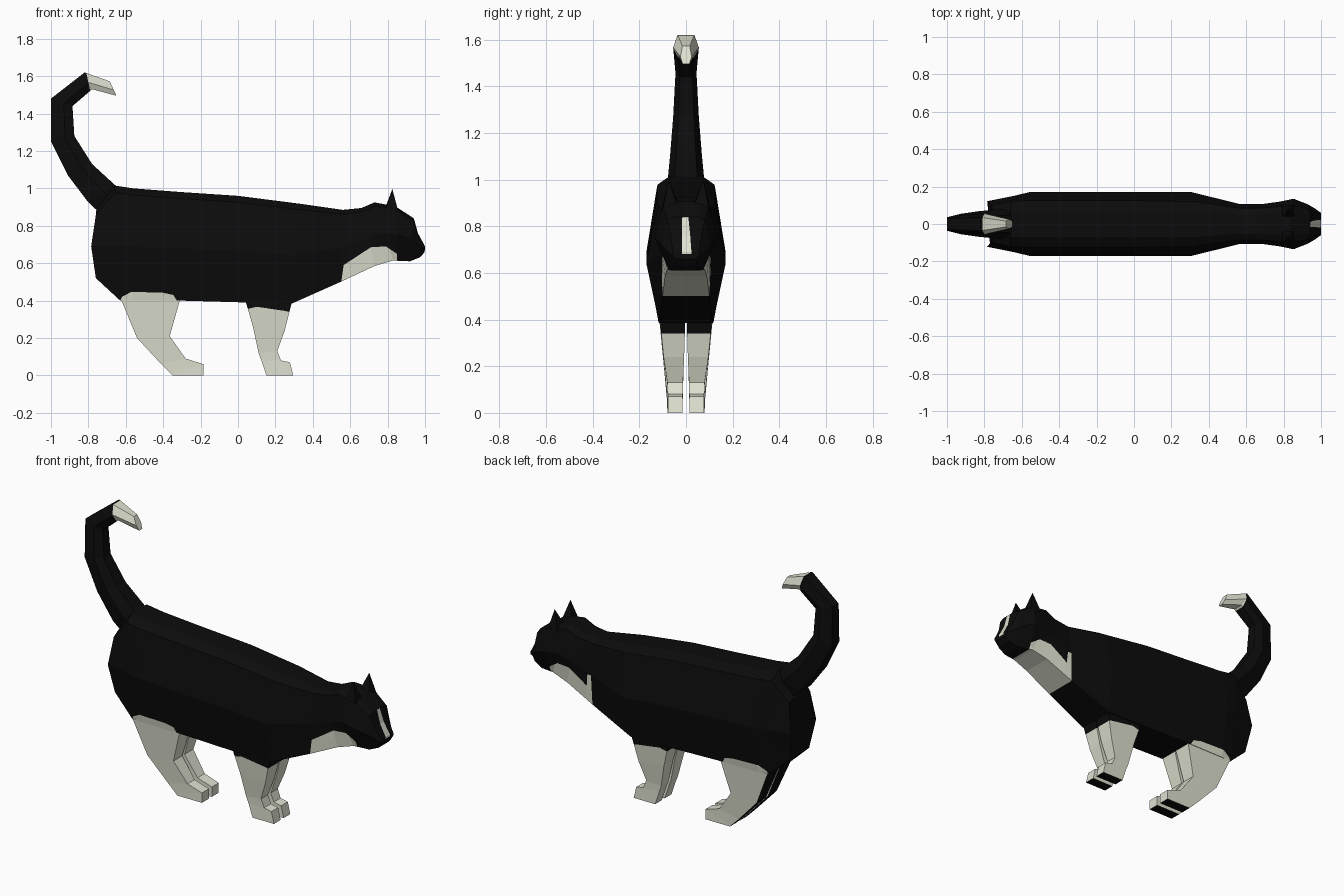
import bpy, bmesh
from mathutils import Vector

if "Cube" in bpy.data.objects:
    bpy.data.objects.remove(bpy.data.objects["Cube"])


def material(name, rgb):
    m = bpy.data.materials.new(name)
    m.diffuse_color = (*rgb, 1)
    m.use_nodes = True
    m.node_tree.nodes["Principled BSDF"].inputs["Base Color"].default_value = m.diffuse_color
    return m


BLACK, CREAM = 0, 1
MATS = [material("black fur", (0.0035, 0.0035, 0.0035)),
        material("cream fur", (0.73, 0.75, 0.63))]


def loft(rings):
    """Skin a list of equal-length closed rings and cap both ends."""
    bm = bmesh.new()
    rows = [[bm.verts.new(p) for p in r] for r in rings]
    n = len(rows[0])
    for a, b in zip(rows, rows[1:]):
        for i in range(n):
            j = (i + 1) % n
            bm.faces.new((a[i], a[j], b[j], b[i]))
    bm.faces.new(rows[0])
    bm.faces.new(rows[-1])
    bmesh.ops.recalc_face_normals(bm, faces=bm.faces)
    return bm


def paint(bm, poly, mat, axes=(0, 2), keep=lambda c, n: True):
    """Cut a convex counter-clockwise outline into the mesh and colour its inside."""
    bm.normal_update()
    inside = [f for f in bm.faces if keep(f.calc_center_median(), f.normal)]
    for p, q in zip(poly, poly[1:] + poly[:1]):
        co, no = Vector(), Vector()
        co[axes[0]], co[axes[1]] = p
        no[axes[0]], no[axes[1]] = q[1] - p[1], p[0] - q[0]
        no.normalize()
        geom = set(inside)
        for f in inside:
            geom.update(f.edges)
            geom.update(f.verts)
        res = bmesh.ops.bisect_plane(bm, geom=list(geom), dist=1e-5, plane_co=co, plane_no=no)
        faces = {f for f in res["geom"] if isinstance(f, bmesh.types.BMFace)}
        faces.update(f for f in inside if f.is_valid)
        inside = [f for f in faces if (f.calc_center_median() - co).dot(no) < 0]
    for f in inside:
        f.material_index = mat


def finish(bm, name):
    me = bpy.data.meshes.new(name)
    bm.to_mesh(me)
    bm.free()
    for m in MATS:
        me.materials.append(m)
    ob = bpy.data.objects.new(name, me)
    bpy.context.collection.objects.link(ob)


# Body and head: top x, z, bottom x, z, half widths at top, shoulder, middle, bottom
stations = [
    (-0.76, 0.88, -0.76, 0.52, .06, .10, .122, .09),
    (-0.66, 1.015, -0.63, 0.40, .07, .122, .15, .11),
    (-0.56, 1.00, -0.56, 0.40, .07, .125, .17, .118),
    (-0.30, 0.98, -0.31, 0.40, .07, .125, .17, .118),
    (0.00, 0.96, 0.04, 0.39, .07, .125, .17, .118),
    (0.33, 0.918, 0.29, 0.385, .07, .12, .17, .115),
    (0.56, 0.885, 0.56, 0.505, .05, .085, .108, .10),
    (0.66, 0.895, 0.73, 0.585, .05, .085, .108, .09),
    (0.73, 0.925, 0.83, 0.615, .055, .09, .12, .08),
    (0.84, 0.905, 0.865, 0.612, .06, .10, .135, .07),
    (0.94, 0.84, 0.92, 0.61, .05, .08, .105, .06),
    (0.962, 0.76, 0.975, 0.632, .045, .065, .082, .05),
    (1.00, 0.69, 0.998, 0.66, .04, .055, .06, .04),
]
rings = []
for tx, tz, bx, bz, *widths in stations:
    side = []
    for w, t in zip(widths, (0, .06, .52, 1)):
        side.append((tx + (bx - tx) * t, w, tz + (bz - tz) * t))
    if not rings:  # rounded rump
        side[2] = (-0.785, widths[2], 0.69)
    rings.append(side + [(x, -y, z) for x, y, z in reversed(side)])
body = loft(rings)
# Throat patch, with a small spur on one side
paint(body, [(.545, .45), (.85, .59), (.85, .65), (.79, .69), (.71, .685), (.565, .59)], CREAM)
paint(body, [(.555, .50), (.60, .52), (.585, .68), (.56, .68)], CREAM,
      keep=lambda c, n: c.y > 0.03)
# Thigh patches
paint(body, [(-.645, .37), (-.31, .37), (-.345, .43), (-.40, .442), (-.57, .447), (-.62, .42)],
      CREAM)
# Blaze down the face
paint(body, [(-.018, .68), (.024, .68), (.018, .76), (.01, .84), (-.016, .84)], CREAM, axes=(1, 2),
      keep=lambda c, n: c.x > .85 and n.x > .2)
finish(body, "body_and_head")

# Tail: outer x, z, inner x, z, half width
tail_path = [
    (-0.73, 0.86, -0.62, 0.99, .07),
    (-0.80, 0.925, -0.66, 1.02, .08),
    (-0.91, 1.07, -0.78, 1.13, .068),
    (-1.00, 1.25, -0.875, 1.28, .055),
    (-1.00, 1.48, -0.885, 1.44, .045),
    (-0.82, 1.62, -0.78, 1.53, .055),
    (-0.685, 1.572, -0.65, 1.495, .024),
]
rings = []
for ox, oz, ix, iz, w in tail_path:
    side = [(ox + (ix - ox) * t, w * k, oz + (iz - oz) * t)
            for t, k in ((0, .65), (.6, 1), (1, .6))]
    rings.append(side + [(x, -y, z) for x, y, z in reversed(side)])
tail = loft(rings)
paint(tail, [(-.775, 1.45), (-.6, 1.45), (-.6, 1.66), (-.82, 1.66)], CREAM)
finish(tail, "tail")

# Legs: back x, z, front x, z, outer y, inner y
hind = [
    (-0.625, 0.405, -0.31, 0.405, .115, .004),
    (-0.54, 0.20, -0.365, 0.21, .095, .010),
    (-0.41, 0.06, -0.28, 0.09, .082, .014),
    (-0.36, 0.01, -0.185, 0.06, .08, .014),
    (-0.35, 0.0, -0.185, 0.0, .08, .014),
]
fore = [
    (0.04, 0.40, 0.29, 0.40, .112, .003),
    (0.08, 0.26, 0.25, 0.24, .096, .008),
    (0.11, 0.12, 0.21, 0.13, .08, .013),
    (0.125, 0.08, 0.23, 0.08, .078, .014),
    (0.138, 0.04, 0.278, 0.07, .078, .014),
    (0.152, 0.0, 0.295, 0.0, .078, .014),
]
for sy, side in ((-1, "right"), (1, "left")):
    for name, levels in (("hind_leg", hind), ("front_leg", fore)):
        leg = loft([[(bx, sy * yi, bz), (fx, sy * yi, fz), (fx, sy * yo, fz), (bx, sy * yo, bz)]
                    for bx, bz, fx, fz, yo, yi in levels])
        if name == "hind_leg":
            for f in leg.faces:  # dark back of the leg and sole
                f.material_index = BLACK if f.normal.x < -.5 or f.normal.z < -.7 else CREAM
        else:
            paint(leg, [(-.1, -.1), (.4, -.1), (.4, .31), (.25, .345), (.10, .367), (-.1, .32)],
                  CREAM, keep=lambda c, n: n.z > -.9)
        finish(leg, f"{name}_{side}")

    # Pointed ears
    ear = bmesh.new()
    base = [ear.verts.new((x, sy * y, z)) for x, y, z in
            ((.785, .03, .89), (.855, .035, .885), (.86, .10, .865), (.785, .105, .87))]
    tip = ear.verts.new((.825, sy * .075, .997))
    ear.faces.new(base)
    for i in range(4):
        ear.faces.new((base[i], base[(i + 1) % 4], tip))
    bmesh.ops.recalc_face_normals(ear, faces=ear.faces)
    finish(ear, f"ear_{side}")
